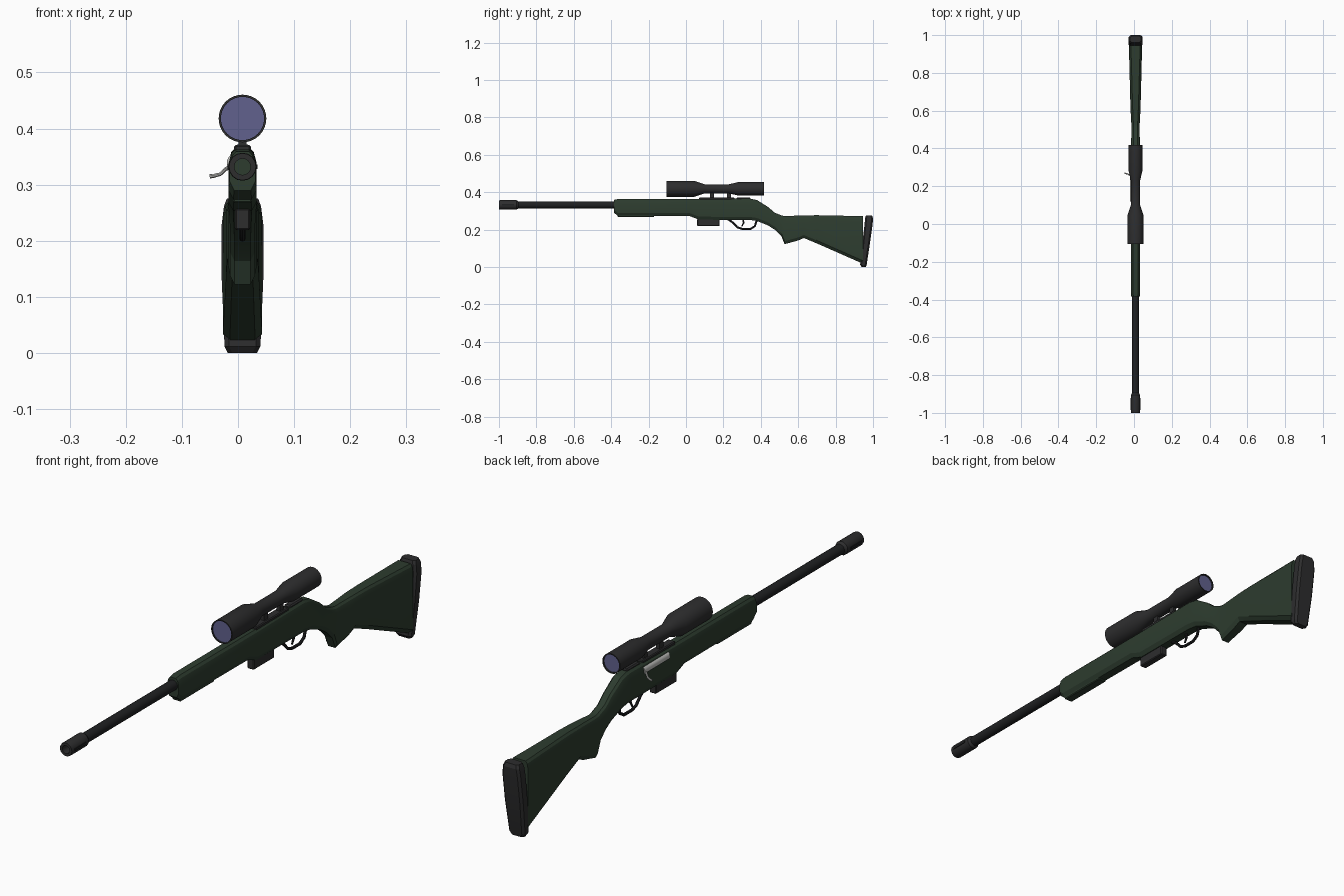
import bpy, bmesh, math
from mathutils import Vector

cube = bpy.data.objects.get("Cube")
if cube:
    bpy.data.objects.remove(cube, do_unlink=True)

CX = 0.008       # centre plane of the rifle
BORE = 0.332     # barrel axis height
SIGHT = 0.418    # scope axis height


def material(name, rgb):
    m = bpy.data.materials.new(name)
    m.use_nodes = True
    m.diffuse_color = (*rgb, 1)
    m.node_tree.nodes["Principled BSDF"].inputs["Base Color"].default_value = (*rgb, 1)
    return m


GREEN = material("dark green", (0.026, 0.045, 0.028))
GREY = material("charcoal", (0.026, 0.026, 0.027))
BLACK = material("gunmetal black", (0.014, 0.015, 0.016))
STEEL = material("light steel", (0.55, 0.55, 0.53))
LENS = material("violet glass", (0.12, 0.12, 0.27))


def smooth(ob, angle):
    bpy.ops.object.select_all(action='DESELECT')
    ob.select_set(True)
    bpy.context.view_layer.objects.active = ob
    bpy.ops.object.shade_smooth_by_angle(angle=math.radians(angle))


def finish(name, bm, mat, angle=30):
    bmesh.ops.recalc_face_normals(bm, faces=bm.faces)
    me = bpy.data.meshes.new(name)
    bm.to_mesh(me)
    bm.free()
    me.materials.append(mat)
    ob = bpy.data.objects.new(name, me)
    bpy.context.collection.objects.link(ob)
    smooth(ob, angle)
    return ob


def loft(name, rings, mat, caps=True, angle=30):
    bm = bmesh.new()
    loops = [[bm.verts.new(p) for p in ring] for ring in rings]
    n = len(loops[0])
    for a, b in zip(loops, loops[1:]):
        for i in range(n):
            j = (i + 1) % n
            bm.faces.new((a[i], a[j], b[j], b[i]))
    if caps:
        bm.faces.new(loops[0])
        bm.faces.new(loops[-1])
    return finish(name, bm, mat, angle)


def lathe(name, profile, z, mat, sides=24, x=CX, caps=False):
    rings = []
    for y, r in profile:
        turn = [2 * math.pi * i / sides for i in range(sides)]
        rings.append([(x + r * math.cos(t), y, z + r * math.sin(t)) for t in turn])
    return loft(name, rings, mat, caps)


def box(name, x, y, z, mat, bevel=0.0):
    """Box from (low, high) ranges, x given relative to the centre plane."""
    bm = bmesh.new()
    bmesh.ops.create_cube(bm, size=1)
    for v in bm.verts:
        v.co = Vector((CX + x[v.co.x > 0], y[v.co.y > 0], z[v.co.z > 0]))
    if bevel:
        bmesh.ops.bevel(bm, geom=bm.edges[:], offset=bevel, segments=1, affect='EDGES')
    return finish(name, bm, mat)


def rod(name, points, radius, mat):
    cu = bpy.data.curves.new(name, 'CURVE')
    cu.dimensions = '3D'
    cu.bevel_depth = radius
    cu.bevel_resolution = 2
    cu.use_fill_caps = True
    sp = cu.splines.new('POLY')
    sp.points.add(len(points) - 1)
    for p, (x, y, z, r) in zip(sp.points, points):
        p.co = (CX + x, y, z, 1)
        p.radius = r
    cu.materials.append(mat)
    ob = bpy.data.objects.new(name, cu)
    bpy.context.collection.objects.link(ob)
    bpy.ops.object.select_all(action='DESELECT')
    ob.select_set(True)
    bpy.context.view_layer.objects.active = ob
    bpy.ops.object.convert(target='MESH')
    smooth(bpy.context.object, 40)


def stock_ring(y, top, bottom, w, round_top, flat):
    half = [(flat * w, top), (0.5 * (1 + flat) * w + 0.1 * w * (1 - flat), top - 0.3 * round_top),
            (w, top - round_top), (w, bottom + 0.016), (0.65 * w, bottom)]
    return ([(CX + x, y, z) for x, z in half]
            + [(CX - x, y, z) for x, z in reversed(half)])


# Stock: y, top, bottom, half width, shoulder height, flat top share
stations = [
    (-0.385, 0.359, 0.290, 0.023, 0.025, 0.5),
    (-0.365, 0.363, 0.274, 0.025, 0.026, 0.5),
    (0.02, 0.363, 0.272, 0.025, 0.026, 0.5),
    (0.07, 0.363, 0.253, 0.025, 0.026, 0.5),
    (0.34, 0.366, 0.252, 0.025, 0.026, 0.5),
    (0.38, 0.358, 0.246, 0.025, 0.026, 0.5),
    (0.44, 0.320, 0.222, 0.023, 0.026, 0.5),
    (0.475, 0.290, 0.199, 0.022, 0.024, 0.5),
    (0.51, 0.276, 0.164, 0.022, 0.022, 0.5),
    (0.527, 0.272, 0.122, 0.022, 0.022, 0.5),
    (0.60, 0.275, 0.142, 0.026, 0.022, 0.55),
    (0.63, 0.276, 0.155, 0.027, 0.022, 0.6),
    (0.70, 0.277, 0.126, 0.029, 0.024, 0.6),
    (0.945, 0.272, 0.018, 0.035, 0.03, 0.7),
]
loft("stock", [stock_ring(*s) for s in stations], GREEN, angle=20)
box("forend_rail", (-0.017, 0.017), (-0.365, -0.17), (0.267, 0.28), GREEN, 0.003)


# Butt pad: z, front y, back y, half width
def pad_ring(z, front, back, w):
    c = 0.008
    half = [(w - c, front), (w, front + c), (w, back - c), (w - c, back)]
    return ([(CX + x, y, z) for x, y in half]
            + [(CX - x, y, z) for x, y in reversed(half)])


pad = [(0.0, 0.94, 0.962, 0.026), (0.012, 0.931, 0.966, 0.032),
       (0.13, 0.943, 0.984, 0.037), (0.23, 0.955, 0.998, 0.037),
       (0.262, 0.957, 1.0, 0.033), (0.275, 0.962, 0.995, 0.028)]
loft("butt_pad", [pad_ring(*p) for p in pad], GREY, angle=20)

# Barrel and muzzle
lathe("barrel", [(-0.91, 0.0185), (-0.38, 0.0185)], BORE, BLACK, 16)
lathe("muzzle_brake", [(-0.9, 0.0145), (-1.0, 0.0145), (-1.0, 0.024), (-0.995, 0.025),
                       (-0.905, 0.025), (-0.895, 0.018)], BORE, GREY, 16)
for side in (-1, 1):
    box("muzzle_slot", (side * 0.0245 - 0.002, side * 0.0245 + 0.002),
        (-0.985, -0.92), (BORE - 0.004, BORE + 0.004), BLACK)

# Scope body and lenses
lathe("scope_body", [(-0.095, 0.0385), (-0.105, 0.0385), (-0.105, 0.0425), (0.045, 0.0425),
                     (0.1, 0.0245), (0.23, 0.0245), (0.28, 0.036), (0.418, 0.036),
                     (0.418, 0.032), (0.408, 0.032)], SIGHT, GREY, 32)
for name, y, r in (("front_lens", -0.1, 0.0395), ("rear_lens", 0.412, 0.033)):
    lathe(name, [(y - 0.001, r), (y + 0.001, r)], SIGHT, LENS, 32, caps=True)

# Scope mounts on the receiver rail
box("scope_rail", (-0.015, 0.015), (0.07, 0.26), (0.355, 0.371), GREY, 0.003)
for y in (0.14, 0.23):
    box("mount_post", (-0.007, 0.007), (y - 0.011, y + 0.011), (0.365, 0.402), GREY)
box("receiver_cover", (-0.013, 0.013), (0.27, 0.345), (0.35, 0.372), GREY, 0.004)

# Bolt and its curved handle
lathe("bolt", [(0.12, 0.0165), (0.265, 0.0165)], 0.339, STEEL, 20, CX - 0.0115, True)
rod("bolt_handle", [(-0.02, 0.25, 0.332, 1), (-0.03, 0.258, 0.328, 0.9),
                    (-0.039, 0.264, 0.319, 0.8), (-0.05, 0.267, 0.316, 0.9),
                    (-0.058, 0.268, 0.315, 1)], 0.004, STEEL)

# Magazine, trigger and guard
box("magazine", (-0.0135, 0.0135), (0.06, 0.18), (0.219, 0.258), GREY, 0.003)
rod("trigger_guard", [(0, 0.225, 0.255, 1), (0, 0.25, 0.238, 1), (0, 0.275, 0.212, 1),
                      (0, 0.30, 0.204, 1), (0, 0.345, 0.204, 1), (0, 0.368, 0.218, 1),
                      (0, 0.378, 0.25, 1)], 0.0055, BLACK)
rod("trigger", [(0, 0.305, 0.256, 1), (0, 0.308, 0.236, 0.9), (0, 0.298, 0.218, 0.7)],
    0.005, BLACK)
